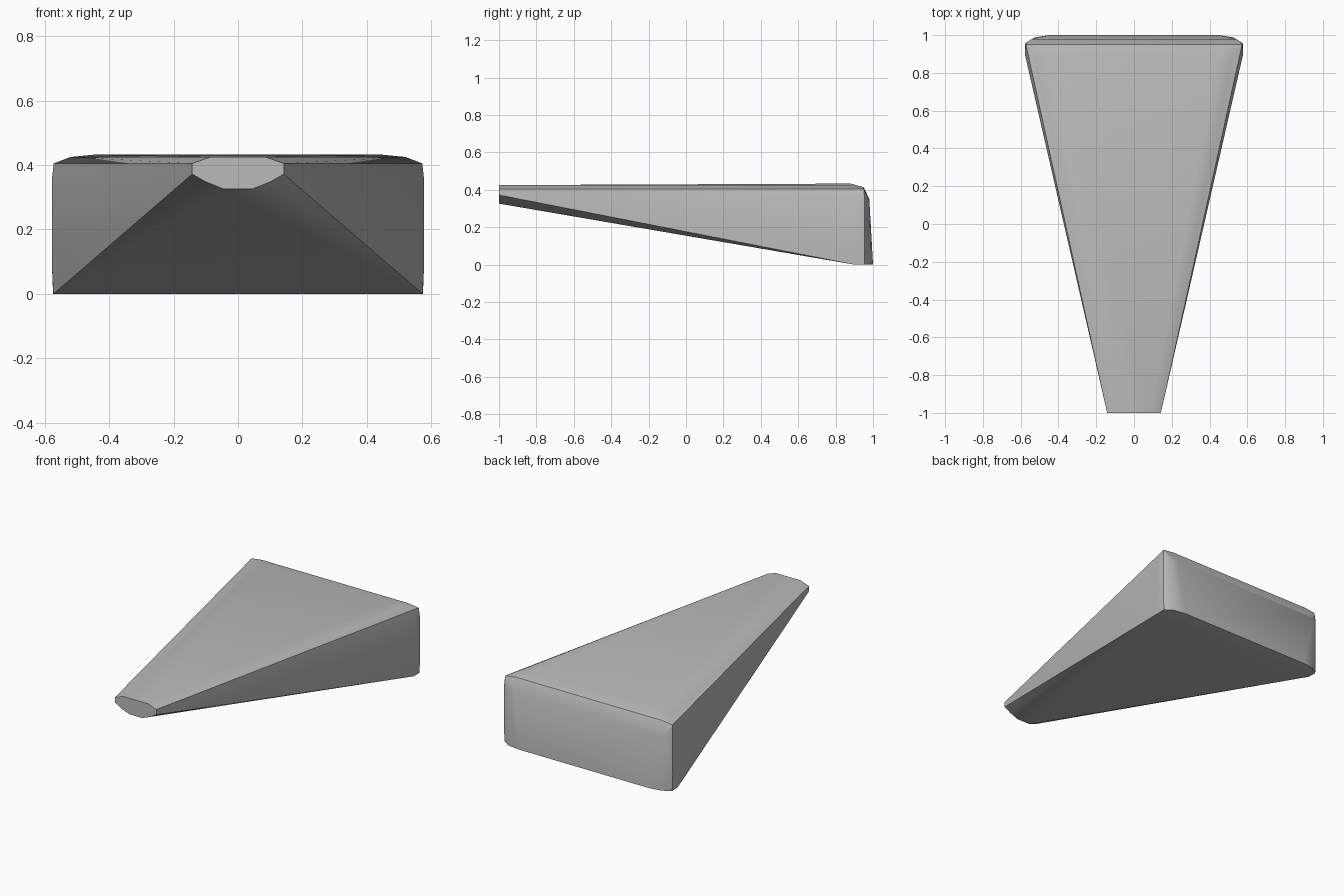
import bpy
import bmesh
import math

cube = bpy.data.objects.get("Cube")
if cube:
    bpy.data.objects.remove(cube)

# Plain grey finish
grey = bpy.data.materials.new("plain grey")
grey.use_nodes = True
color = (0.5, 0.5, 0.5, 1)
grey.diffuse_color = color
grey.node_tree.nodes["Principled BSDF"].inputs["Base Color"].default_value = color


def ring(y, half_profile):
    """Mirrored cross-section across x = 0 at depth y."""
    return [(s * x, y, z) for x, z in half_profile for s in (-1, 1)]


# Narrow eight-sided tip
points = ring(-1, [(0.142, 0.405), (0.085, 0.425), (0.142, 0.372),
                   (0.1, 0.348), (0.045, 0.326)])
# Widest section with rounded shoulders
points += ring(0.88, [(0.44, 0.433), (0.52, 0.425)])
points += ring(0.9, [(0.573, 0), (0.578, 0.1), (0.578, 0.35)])
# Rounded rear edge and corners
points += ring(0.95, [(0.572, 0.405), (0.5, 0.414)])
points += ring(0.955, [(0.574, 0), (0.578, 0.1), (0.577, 0.35)])
points += ring(0.98, [(0.49, 0.35), (0.54, 0.34)])
points += ring(0.988, [(0.525, 0)])
points += ring(1, [(0.45, 0)])

# Tapered wedge body skinned around the sections
bm = bmesh.new()
for p in points:
    bm.verts.new(p)
hull = bmesh.ops.convex_hull(bm, input=bm.verts)
bmesh.ops.delete(bm, geom=[v for v in bm.verts if not v.link_faces], context="VERTS")
bmesh.ops.dissolve_limit(bm, angle_limit=math.radians(1),
                         verts=bm.verts, edges=bm.edges)
bmesh.ops.recalc_face_normals(bm, faces=bm.faces)
mesh = bpy.data.meshes.new("wedge_body")
bm.to_mesh(mesh)
bm.free()
mesh.materials.append(grey)
body = bpy.data.objects.new("wedge_body", mesh)
bpy.context.collection.objects.link(body)

# Soft shading with crisp main edges
bpy.ops.object.select_all(action="DESELECT")
body.select_set(True)
bpy.context.view_layer.objects.active = body
bpy.ops.object.shade_smooth_by_angle(angle=math.radians(30))
